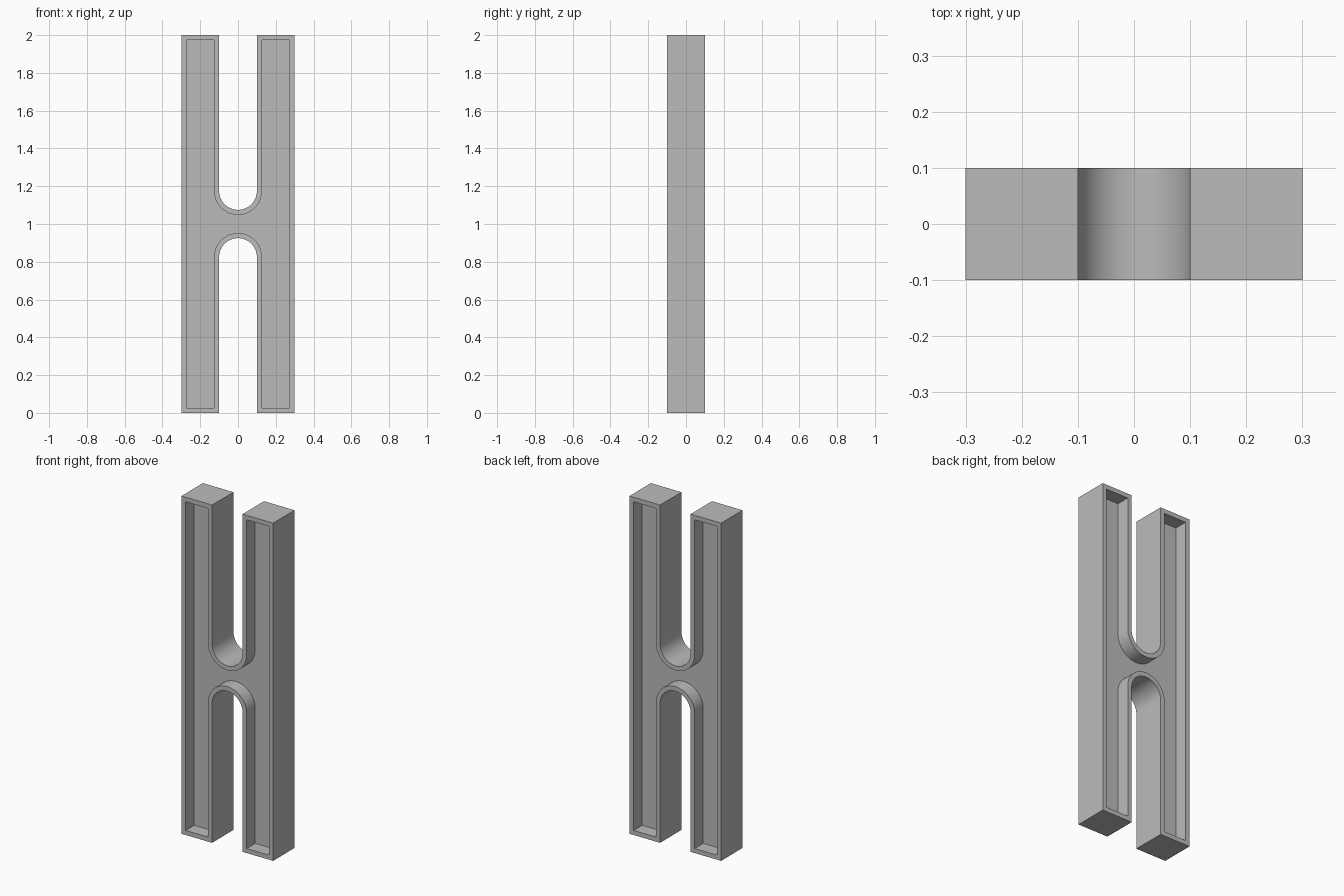
import bpy, bmesh
from math import pi, cos, sin, radians

cube = bpy.data.objects.get("Cube")
if cube:
    bpy.data.objects.remove(cube, do_unlink=True)

HALF_WIDTH, HALF_DEPTH, HALF_HEIGHT = 0.3, 0.1, 1.0
SLOT_RADIUS, SLOT_CENTRE = 0.1, 0.175   # slot centre measured from mid height
RIM, WEB_HALF = 0.027, 0.02
ARC_STEPS = 32

grey = bpy.data.materials.new("grey")
grey.use_nodes = True
colour = (0.5, 0.5, 0.5, 1)
grey.diffuse_color = colour
grey.node_tree.nodes["Principled BSDF"].inputs["Base Color"].default_value = colour


def outline(inset):
    """H-shaped loop with round-ended slots, moved inwards by inset."""
    w, h, r = HALF_WIDTH - inset, HALF_HEIGHT - inset, SLOT_RADIUS + inset
    upper = [(w, h), (r, h)]
    for i in range(ARC_STEPS + 1):
        a = -pi * i / ARC_STEPS
        upper.append((r * cos(a), SLOT_CENTRE + r * sin(a)))
    upper += [(-r, h), (-w, h)]
    return upper + [(-x, -z) for x, z in upper]


bm = bmesh.new()


def ring(inset, y):
    return [bm.verts.new((x, y, z + HALF_HEIGHT)) for x, z in outline(inset)]


def bridge(a, b):
    for i in range(len(a)):
        j = (i + 1) % len(a)
        bm.faces.new((a[i], a[j], b[j], b[i]))


# Rim and recessed web on both faces
outer = []
for side in (-1, 1):
    edge = ring(0, side * HALF_DEPTH)
    lip = ring(RIM, side * HALF_DEPTH)
    floor = ring(RIM, side * WEB_HALF)
    bridge(edge, lip)
    bridge(lip, floor)
    bm.faces.new(floor)
    outer.append(edge)

# Outer wall joining the two rims
bridge(*outer)
bmesh.ops.recalc_face_normals(bm, faces=bm.faces)

mesh = bpy.data.meshes.new("h_beam_frame")
bm.to_mesh(mesh)
bm.free()
mesh.materials.append(grey)
frame = bpy.data.objects.new("h_beam_frame", mesh)
bpy.context.collection.objects.link(frame)

bpy.ops.object.select_all(action="DESELECT")
frame.select_set(True)
bpy.context.view_layer.objects.active = frame
bpy.ops.object.shade_smooth_by_angle(angle=radians(30))
